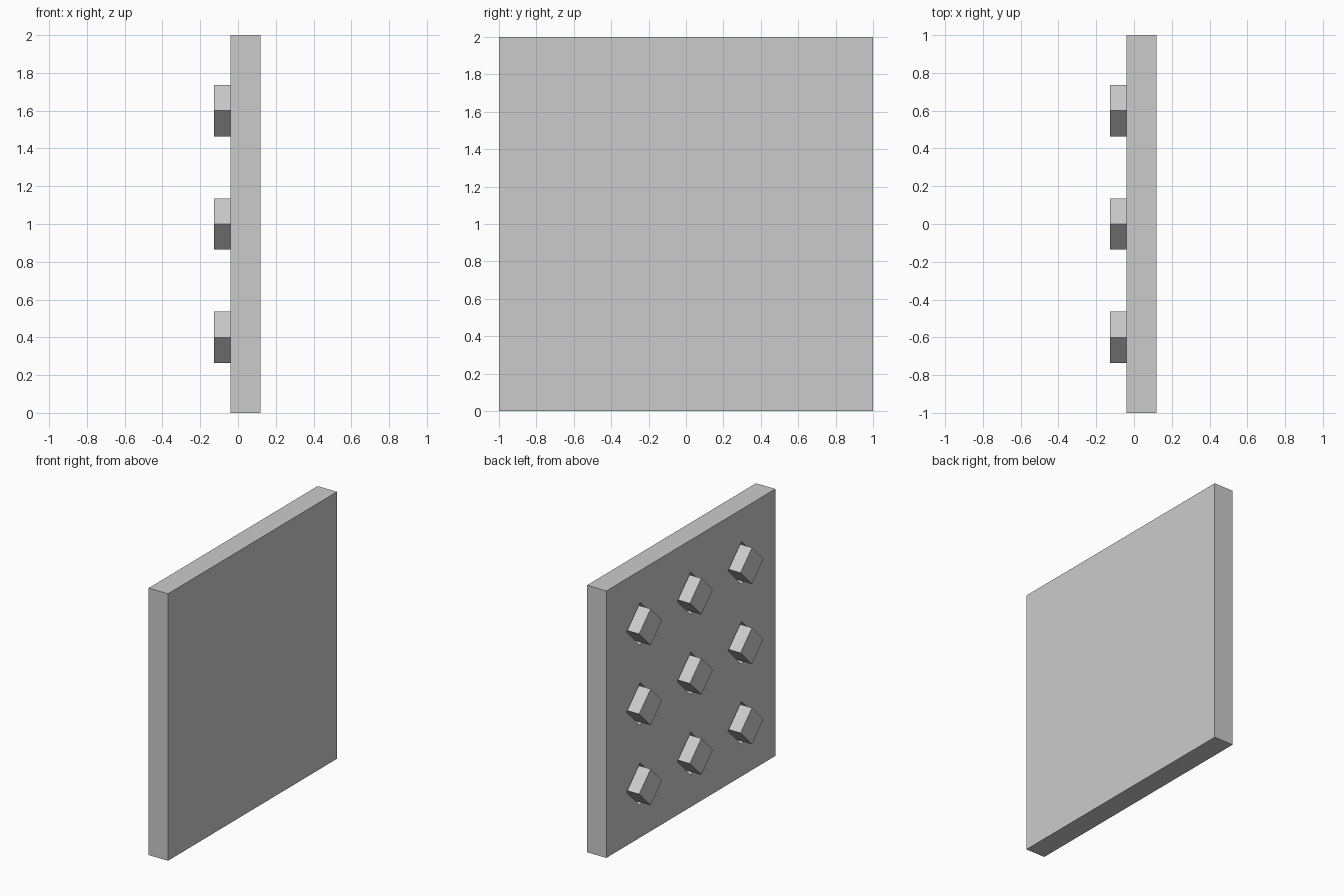
import bpy, bmesh
from math import pi

if "Cube" in bpy.data.objects:
    bpy.data.objects.remove(bpy.data.objects["Cube"])

FACE, BACK = -0.04, 0.12      # slab x range
TIP = -0.127                  # outer end of the pegs
FLOOR = 0.04                  # bottom of the sockets
CENTRES = [(y, z) for y in (-0.6, 0, 0.6) for z in (0.4, 1.0, 1.6)]


def add_box(bm, x0, x1, y0, y1, z0, z1):
    verts = bmesh.ops.create_cube(bm, size=1)['verts']
    bmesh.ops.scale(bm, vec=(x1 - x0, y1 - y0, z1 - z0), verts=verts)
    bmesh.ops.translate(bm, vec=((x0 + x1) / 2, (y0 + y1) / 2, (z0 + z1) / 2), verts=verts)


def finish(bm, name):
    bmesh.ops.recalc_face_normals(bm, faces=bm.faces)
    mesh = bpy.data.meshes.new(name)
    bm.to_mesh(mesh)
    bm.free()
    obj = bpy.data.objects.new(name, mesh)
    bpy.context.collection.objects.link(obj)
    return obj


def diamonds(name, radius, x0, x1):
    # square prisms standing on a corner, along x, in a 3 x 3 grid
    bm = bmesh.new()
    for y, z in CENTRES:
        ring = [bm.verts.new((x0, y + radius * a, z + radius * b))
                for a, b in ((1, 0), (0, 1), (-1, 0), (0, -1))]
        face = bm.faces.new(ring)
        ext = bmesh.ops.extrude_face_region(bm, geom=[face], use_keep_orig=True)
        moved = [v for v in ext['geom'] if isinstance(v, bmesh.types.BMVert)]
        bmesh.ops.translate(bm, vec=(x1 - x0, 0, 0), verts=moved)
    return finish(bm, name)


# flat square panel
bm = bmesh.new()
add_box(bm, FACE, BACK, -1, 1, 0, 2)
panel = finish(bm, "panel")

# slightly oversized diamond sockets cut into the back face
cutter = diamonds("socket_cutter", 0.16, FACE - 0.05, FLOOR)
cutter.hide_render = True
cutter.hide_viewport = True
cut = panel.modifiers.new("sockets", 'BOOLEAN')
cut.operation = 'DIFFERENCE'
cut.solver = 'EXACT'
cut.object = cutter

# diamond pegs seated in the sockets
diamonds("pegs", 0.136, TIP, FLOOR)
